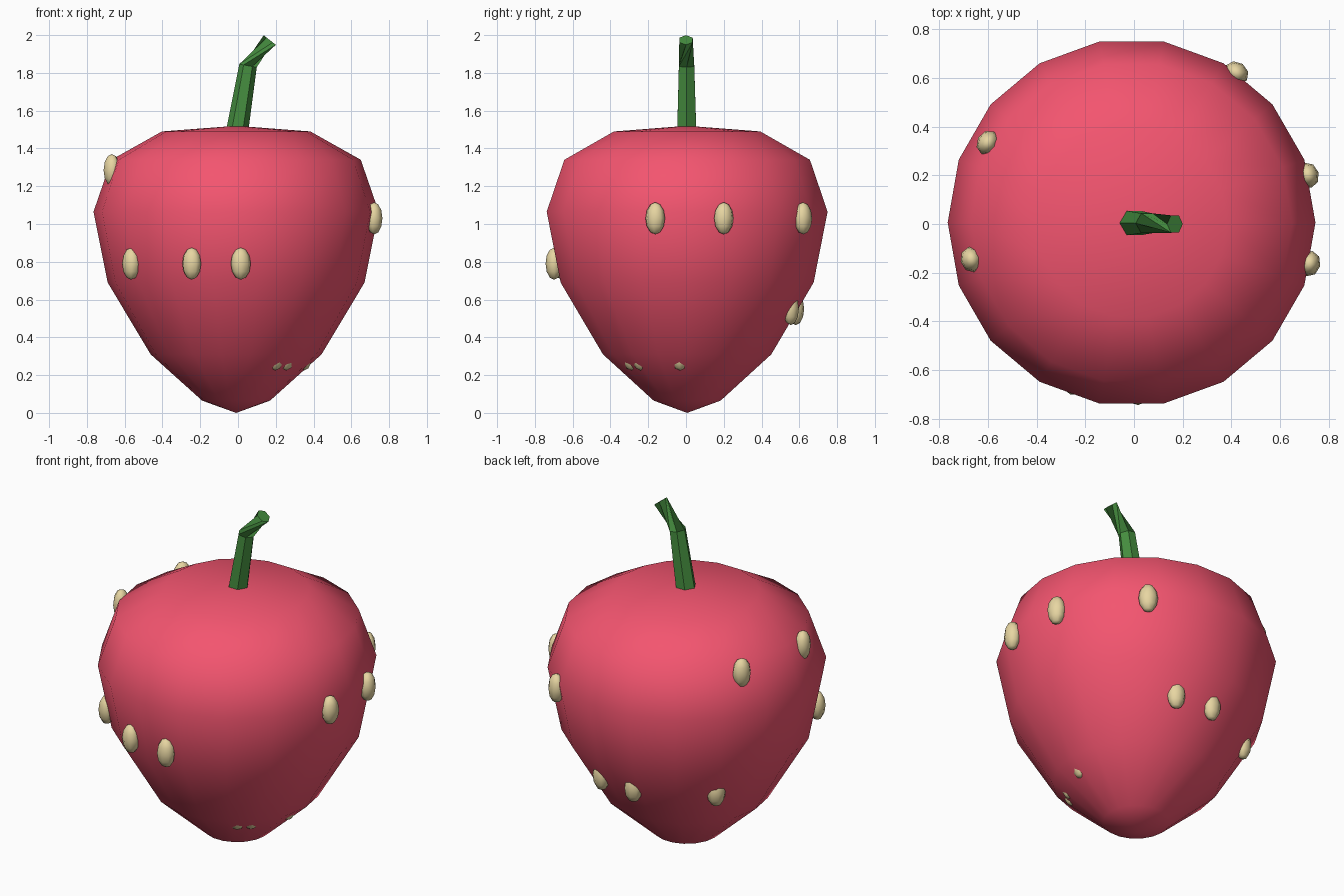
import bpy, bmesh
from math import sin, cos, pi, radians
from mathutils import Vector, Matrix

if "Cube" in bpy.data.objects:
    bpy.data.objects.remove(bpy.data.objects["Cube"])

CX, CY = -0.01, 0.006  # fruit axis


def material(name, color):
    m = bpy.data.materials.new(name)
    m.diffuse_color = (*color, 1)
    m.use_nodes = True
    m.node_tree.nodes["Principled BSDF"].inputs["Base Color"].default_value = m.diffuse_color
    return m


def make_object(name, bm, mat, angle=None):
    bmesh.ops.recalc_face_normals(bm, faces=bm.faces[:])
    for f in bm.faces:
        f.smooth = angle is None
    me = bpy.data.meshes.new(name)
    bm.to_mesh(me)
    bm.free()
    me.materials.append(mat)
    ob = bpy.data.objects.new(name, me)
    bpy.context.collection.objects.link(ob)
    if angle:
        bpy.context.view_layer.objects.active = ob
        ob.select_set(True)
        bpy.ops.object.shade_smooth_by_angle(angle=radians(angle))
        ob.select_set(False)
    return ob


def bridge(bm, a, b):
    n = len(a)
    for i in range(n):
        j = (i + 1) % n
        bm.faces.new((a[i], a[j], b[j], b[i]))


red = material("fruit_red", (0.9, 0.09, 0.16))
cream = material("seed_cream", (0.8, 0.67, 0.36))
green = material("stem_green", (0.06, 0.27, 0.05))

# Fruit body: 18-sided tapered profile closed by two poles
profile = [(0.18, 0.065), (0.4525, 0.31), (0.68, 0.69),
           (0.755, 1.065), (0.66, 1.34), (0.393, 1.49)]
N = 18
bm = bmesh.new()
rings = [[bm.verts.new((CX + r * cos(2 * pi * i / N), CY + r * sin(2 * pi * i / N), z))
          for i in range(N)] for r, z in profile]
for a, b in zip(rings, rings[1:]):
    bridge(bm, a, b)
for ring, z in ((rings[0], 0.0), (rings[-1], 1.52)):
    pole = bm.verts.new((CX, CY, z))
    for i in range(N):
        bm.faces.new((ring[i], ring[(i + 1) % N], pole))
make_object("fruit_body", bm, red)

# Stem: tapered, bent six-sided tube whose last section twists to a pinch
sections = [((-0.003, 0.004, 1.50), 0.058, 8, 0),
            ((0.053, 0.003, 1.838), 0.047, 10, 0),
            ((0.168, 0.0, 1.974), 0.041, 38, 120)]
bm = bmesh.new()
rings = []
for centre, r, tilt, twist in sections:
    rot = Matrix.Rotation(radians(tilt), 3, 'Y')
    rings.append([bm.verts.new(Vector(centre) + rot @ Vector((
        r * cos(pi * i / 3 + radians(twist)), r * sin(pi * i / 3 + radians(twist)), 0)))
        for i in range(6)])
for a, b in zip(rings, rings[1:]):
    bridge(bm, a, b)
bm.faces.new(rings[0])
bm.faces.new(rings[-1])
make_object("stem", bm, green, 40)

# Seeds: upright ellipsoids in five rows (height, radius, azimuths)
rows = [(0.31, 0.362, (-55, -43, -6)),
        (0.55, 0.577, (72, 95, 141)),
        (0.79, 0.705, (218, 250.5, 272)),
        (1.03, 0.75, (-13, 15, 55)),
        (1.285, 0.675, (151, 193))]
bm = bmesh.new()
for z, r, azimuths in rows:
    for az in azimuths:
        a = radians(az)
        place = (Matrix.Translation((CX + r * cos(a), CY + r * sin(a), z))
                 @ Matrix.Rotation(a, 4, 'Z')
                 @ Matrix.Diagonal((0.045, 0.053, 0.085, 1)))
        bmesh.ops.create_uvsphere(bm, u_segments=8, v_segments=6, radius=1, matrix=place)
make_object("seeds", bm, cream)
